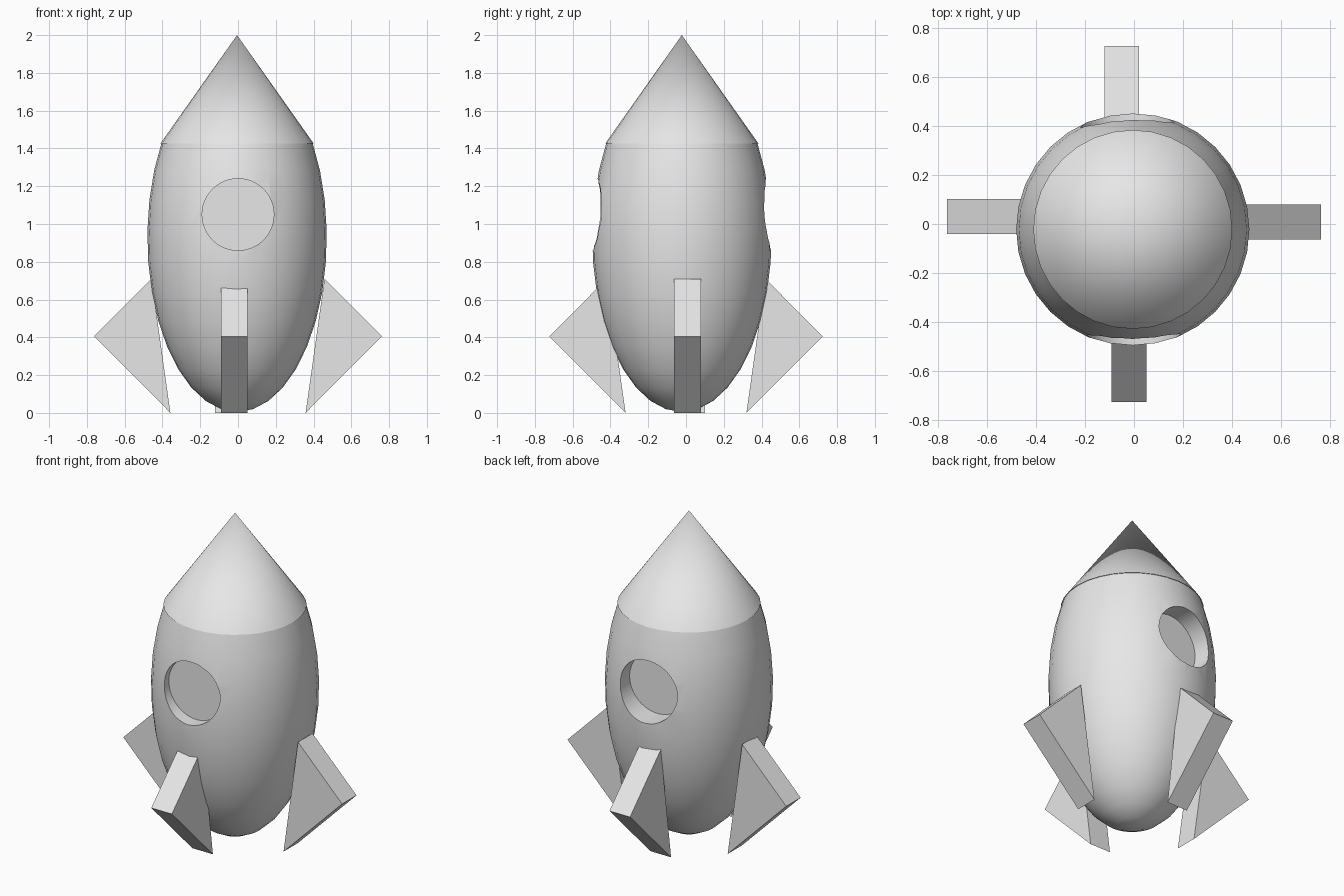
import bpy, bmesh, math
from mathutils import Matrix, Vector

cube = bpy.data.objects.get("Cube")
if cube:
    bpy.data.objects.remove(cube, do_unlink=True)

CX, CY = -0.005, -0.022          # hull axis
RADIUS, MID, HALF = 0.475, 0.93, 0.925
SHOULDER, SIDES = 1.43, 32

grey = bpy.data.materials.new("light_grey")
grey.use_nodes = True
grey.diffuse_color = (0.8, 0.8, 0.8, 1)
grey.node_tree.nodes["Principled BSDF"].inputs["Base Color"].default_value = (0.8, 0.8, 0.8, 1)


def add_object(name, bm):
    bmesh.ops.recalc_face_normals(bm, faces=bm.faces[:])
    mesh = bpy.data.meshes.new(name)
    bm.to_mesh(mesh)
    bm.free()
    mesh.materials.append(grey)
    ob = bpy.data.objects.new(name, mesh)
    bpy.context.collection.objects.link(ob)
    return ob


def select_only(ob):
    bpy.ops.object.select_all(action='DESELECT')
    ob.select_set(True)
    bpy.context.view_layer.objects.active = ob


def smooth(ob):
    select_only(ob)
    bpy.ops.object.shade_smooth_by_angle(angle=math.radians(30))


def lathe(name, profile):
    """Spin (radius, z) points into a closed solid; zero radius makes a pole."""
    bm = bmesh.new()
    rings = []
    for r, z in profile:
        count = SIDES if r > 1e-5 else 1
        rings.append([bm.verts.new((CX + r * math.cos(math.tau * i / SIDES),
                                    CY + r * math.sin(math.tau * i / SIDES), z))
                      for i in range(count)])
    for low, high in zip(rings, rings[1:]):
        for i in range(SIDES):
            j = (i + 1) % SIDES
            quad = [low[i % len(low)], low[j % len(low)],
                    high[j % len(high)], high[i % len(high)]]
            bm.faces.new(list(dict.fromkeys(quad)))
    for ring in (rings[0], rings[-1]):
        if len(ring) > 1:
            bm.faces.new(ring)
    return add_object(name, bm)


def cut_porthole(body, x, floor, heading):
    """Cut a round recess whose flat floor lies at the given distance."""
    bm = bmesh.new()
    depth = 0.5
    bmesh.ops.create_cone(bm, cap_ends=True, segments=48, radius1=0.19, radius2=0.19, depth=depth)
    turn = Matrix.Rotation(math.radians(heading), 4, 'Z') @ Matrix.Rotation(math.radians(90), 4, 'X')
    outward = turn @ Vector((0, 0, 1))
    side = math.copysign(floor, outward.y)
    centre = Vector((x, side, 1.05)) + outward * depth / 2
    bm.transform(Matrix.Translation(centre) @ turn)
    cutter = add_object("porthole_cutter", bm)
    cutter.hide_render = True
    mod = body.modifiers.new("porthole", 'BOOLEAN')
    mod.operation = 'DIFFERENCE'
    mod.solver = 'EXACT'
    mod.object = cutter
    select_only(body)
    bpy.ops.object.modifier_apply(modifier=mod.name)
    bpy.data.objects.remove(cutter, do_unlink=True)


# Hull: truncated ellipsoid with a round recess front and back
top_angle = math.acos((MID - SHOULDER) / HALF)
steps = 12
hull_profile = []
for k in range(steps + 1):
    a = top_angle * k / steps
    hull_profile.append((RADIUS * math.sin(a), MID - HALF * math.cos(a)))
hull = lathe("hull", hull_profile)
cut_porthole(hull, 0.0, 0.41, 0)
cut_porthole(hull, -0.02, 0.30, 184)
smooth(hull)

# Nose cone
smooth(lathe("nose_cone", [(0.405, SHOULDER - 0.003), (0, 2.0)]))


# Fins: triangular slabs, drawn in (outward, z) and turned into place
def add_fin(name, direction, inset, offset):
    outward = Vector(direction)
    across = Vector((abs(outward.y), abs(outward.x), 0))
    bm = bmesh.new()
    sides = [[bm.verts.new(outward * (d - inset) + across * (offset + w) + Vector((0, 0, z)))
              for d, z in ((0.358, 0), (0.762, 0.405), (0.458, 0.71))]
             for w in (-0.071, 0.071)]
    for tri in sides:
        bm.faces.new(tri)
    for i in range(3):
        j = (i + 1) % 3
        bm.faces.new((sides[0][i], sides[0][j], sides[1][j], sides[1][i]))
    add_object(name, bm)


add_fin("left_fin", (1, 0, 0), 0, 0.008)
add_fin("right_fin", (-1, 0, 0), 0, 0.03)
add_fin("front_fin", (0, -1, 0), 0.038, -0.02)
add_fin("back_fin", (0, 1, 0), 0.038, -0.05)
